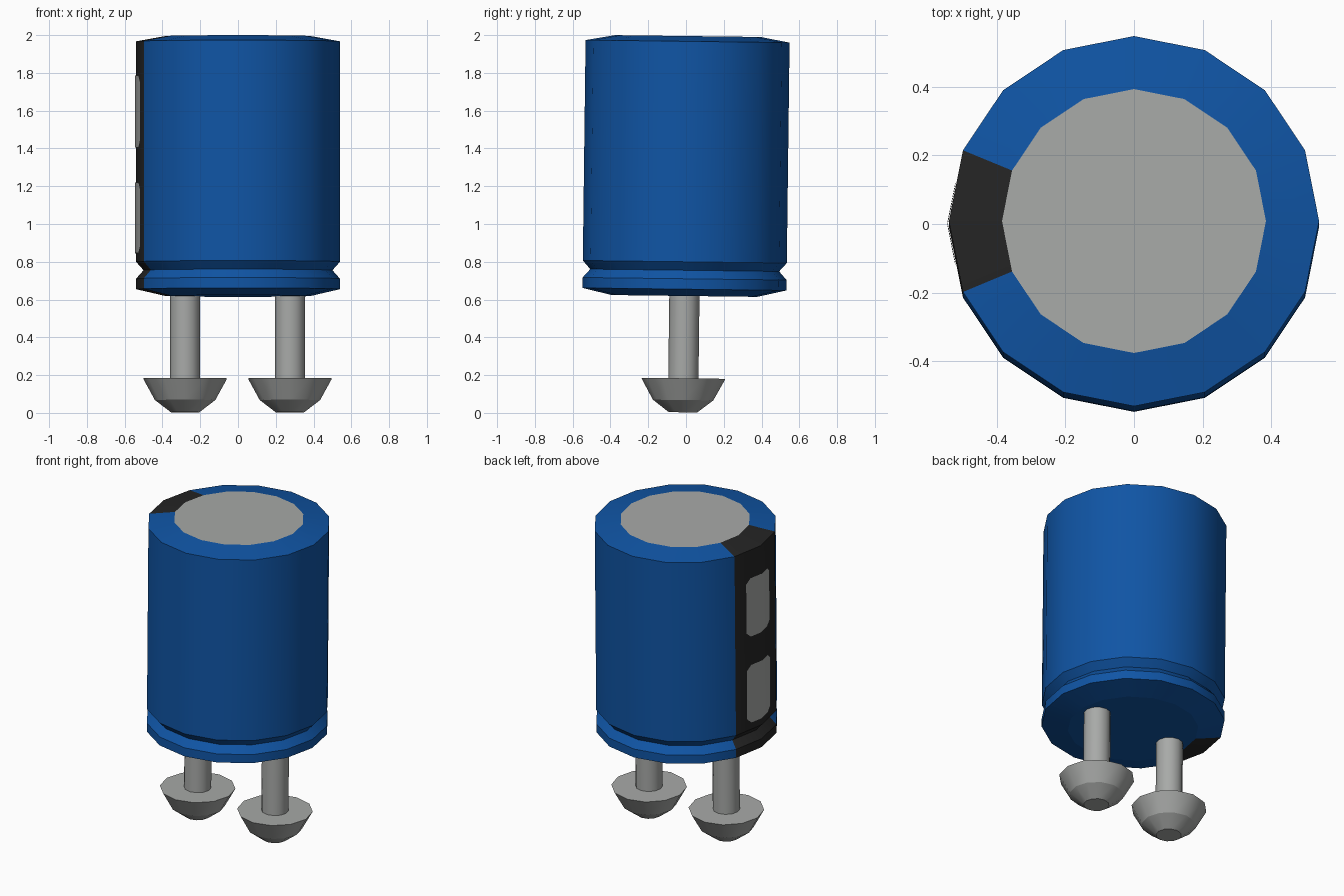
import bpy, bmesh, math
from mathutils import Matrix, Vector

cube = bpy.data.objects.get("Cube")
if cube:
    bpy.data.objects.remove(cube, do_unlink=True)


def material(name, color):
    m = bpy.data.materials.new(name)
    m.use_nodes = True
    m.diffuse_color = (*color, 1)
    m.node_tree.nodes["Principled BSDF"].inputs["Base Color"].default_value = (*color, 1)
    return m


BLUE = material("sleeve blue", (0.005, 0.09, 0.375))
BLACK = material("stripe black", (0.018, 0.018, 0.018))
GREY = material("metal grey", (0.39, 0.40, 0.39))

# Whole model leans very slightly backwards
PIVOT = Vector((0, 0, 1.3))
LEAN = (Matrix.Translation(PIVOT) @ Matrix.Rotation(-0.0125, 4, 'X')
        @ Matrix.Translation(-PIVOT))


def finish(name, bm, mats):
    bm.transform(LEAN)
    me = bpy.data.meshes.new(name)
    bm.to_mesh(me)
    bm.free()
    for m in mats:
        me.materials.append(m)
    ob = bpy.data.objects.new(name, me)
    bpy.context.collection.objects.link(ob)
    return ob


def lathe(profile, sides, x=0.0):
    """Closed turned solid from (radius, z) pairs, listed bottom to top."""
    bm = bmesh.new()
    rings = []
    for r, z in profile:
        rings.append([bm.verts.new((x + r * math.cos(2 * math.pi * i / sides),
                                    r * math.sin(2 * math.pi * i / sides), z))
                      for i in range(sides)])
    for a, b in zip(rings, rings[1:]):
        for i in range(sides):
            j = (i + 1) % sides
            bm.faces.new((a[i], a[j], b[j], b[i]))
    bm.faces.new(rings[0][::-1])
    bm.faces.new(rings[-1])
    # Smooth around the axis, crisp along every ring
    for f in bm.faces:
        f.smooth = True
    for e in bm.edges:
        e.smooth = abs(e.verts[0].co.z - e.verts[1].co.z) > 1e-5
    return bm


# Can: blue sleeve, black stripe on the -x side, grey metal top
R = 0.54
body = lathe([(0.385, 0.619), (R, 0.655), (R, 0.71), (0.50, 0.755),
              (R, 0.80), (R, 1.967), (0.385, 1.995)], 16)
for f in body.faces:
    c = f.calc_center_median()
    if len(f.verts) > 4:
        f.material_index = 2 if c.z > 1 else 0
    elif c.x < 0 and abs(math.atan2(c.y, -c.x)) < math.radians(20):
        f.material_index = 1
finish("can", body, [BLUE, BLACK, GREY])

# Polarity marks: thin plates wrapped over the two stripe facets
SLOPE = math.tan(math.radians(11.25))
for name, z0, z1 in (("lower_mark", 0.845, 1.22), ("upper_mark", 1.405, 1.785)):
    bm = bmesh.new()
    columns = []
    for y, inset in ((-0.12, 0.03), (-0.085, 0), (0, 0), (0.085, 0), (0.12, 0.03)):
        x = -R - 0.004 + abs(y) * SLOPE
        columns.append([bm.verts.new((x, y, z)) for z in (z0 + inset, z1 - inset)])
    for a, b in zip(columns, columns[1:]):
        bm.faces.new((a[0], a[1], b[1], b[0])).smooth = True
    finish(name, bm, [GREY])

# Two pins with flared feet
for side, x in (("left", 0.275), ("right", -0.28)):
    finish(side + "_pin", lathe([(0.08, 0.17), (0.08, 0.63)], 12, x), [GREY])
    finish(side + "_foot", lathe([(0.075, 0.003), (0.16, 0.068), (0.223, 0.183)], 12, x), [GREY])
